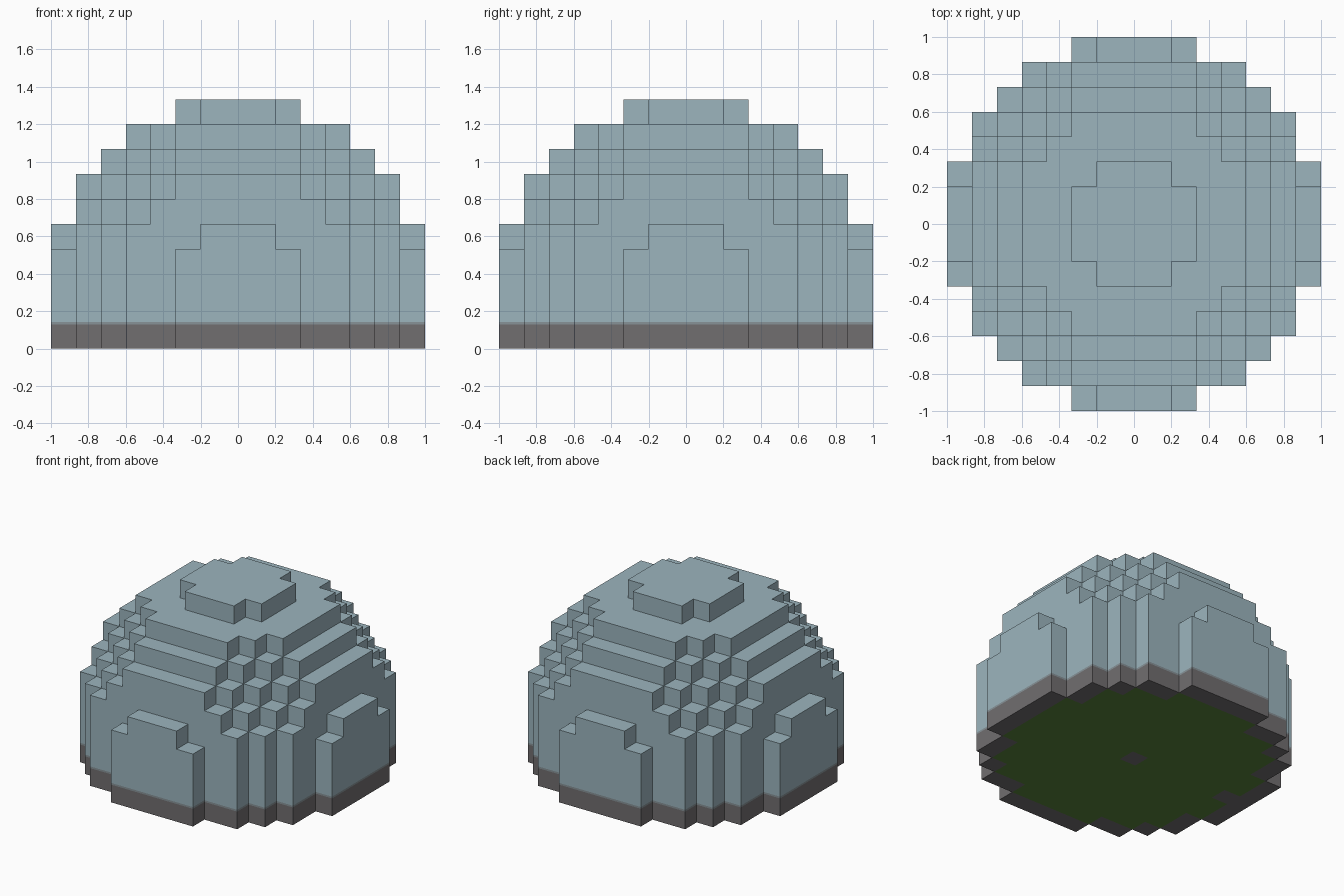
import bpy, bmesh, math

old = bpy.data.objects.get("Cube")
if old:
    bpy.data.objects.remove(old, do_unlink=True)

CELL = 2 / 15          # size of one block
REACH = 7              # blocks from the centre to the rim
SPHERE = 7.5 ** 2      # squared dome radius in blocks
SIDES = ((1, 0), (-1, 0), (0, 1), (0, -1))


def material(name, rgb):
    mat = bpy.data.materials.new(name)
    mat.use_nodes = True
    mat.diffuse_color = (*rgb, 1)
    bsdf = next(n for n in mat.node_tree.nodes if n.type == 'BSDF_PRINCIPLED')
    bsdf.inputs["Base Color"].default_value = (*rgb, 1)
    return mat


def disc(height):
    """Blocks of the sphere's slice at a height above its equator."""
    span = range(-REACH, REACH + 1)
    return {(i, j) for i in span for j in span
            if i * i + j * j + height * height <= SPHERE}


# Levels from the ground up: bottom, top, blocks
base = disc(0)
SEAM_LOW, SEAM_HIGH = 0.13, 0.143
levels = [(0, SEAM_LOW, base), (SEAM_LOW, SEAM_HIGH, base),
          (SEAM_HIGH, 2 * CELL, base)]
levels += [(n * CELL, (n + 1) * CELL, disc(n - 2)) for n in range(2, 10)]


def build(name, mat, chosen, keep=None):
    """Make the outer faces of the chosen levels, limited to kept blocks."""
    bm = bmesh.new()
    for n in chosen:
        low, high, cells = levels[n]
        above = levels[n + 1][2] if n + 1 < len(levels) else set()
        for i, j in sorted(cells if keep is None else keep):
            x, y, h = i * CELL, j * CELL, CELL / 2
            square = [(x - h, y - h), (x + h, y - h), (x + h, y + h), (x - h, y + h)]
            faces = []
            if (i, j) not in above:
                faces.append([(*p, high) for p in square])
            if n == 0:
                faces.append([(*p, low) for p in reversed(square)])
            for dx, dy in SIDES:
                if (i + dx, j + dy) in cells:
                    continue
                cx, cy = x + dx * h, y + dy * h
                a, b = (cx + dy * h, cy - dx * h), (cx - dy * h, cy + dx * h)
                faces.append([(*a, low), (*b, low), (*b, high), (*a, high)])
            for corners in faces:
                bm.faces.new([bm.verts.new(c) for c in corners])
    # Weld the blocks and merge flat areas into clean panels
    bmesh.ops.remove_doubles(bm, verts=bm.verts, dist=0.001)
    bmesh.ops.dissolve_limit(bm, angle_limit=math.radians(1),
                             verts=bm.verts, edges=bm.edges)
    mesh = bpy.data.meshes.new(name)
    bm.to_mesh(mesh)
    bm.free()
    mesh.materials.append(mat)
    obj = bpy.data.objects.new(name, mesh)
    bpy.context.collection.objects.link(obj)
    return obj


glass = material("pale blue glass", (0.333, 0.462, 0.515))
blend = material("blue grey seam", (0.242, 0.287, 0.309))
stone = material("dark grey stone", (0.165, 0.156, 0.162))
grass = material("grass green", (0.098, 0.231, 0.045))

# Grass fills the base inside the wall, except a centre block and an entry block
floor = {(i, j) for i, j in base
         if all((i + dx, j + dy) in base for dx, dy in SIDES)}
floor -= {(0, 0), (1 - REACH, 0)}

build("stone_footing", stone, [0], base - floor)
build("grass_floor", grass, [0], floor)
build("seam_band", blend, [1])
build("stepped_dome", glass, range(2, len(levels)))
